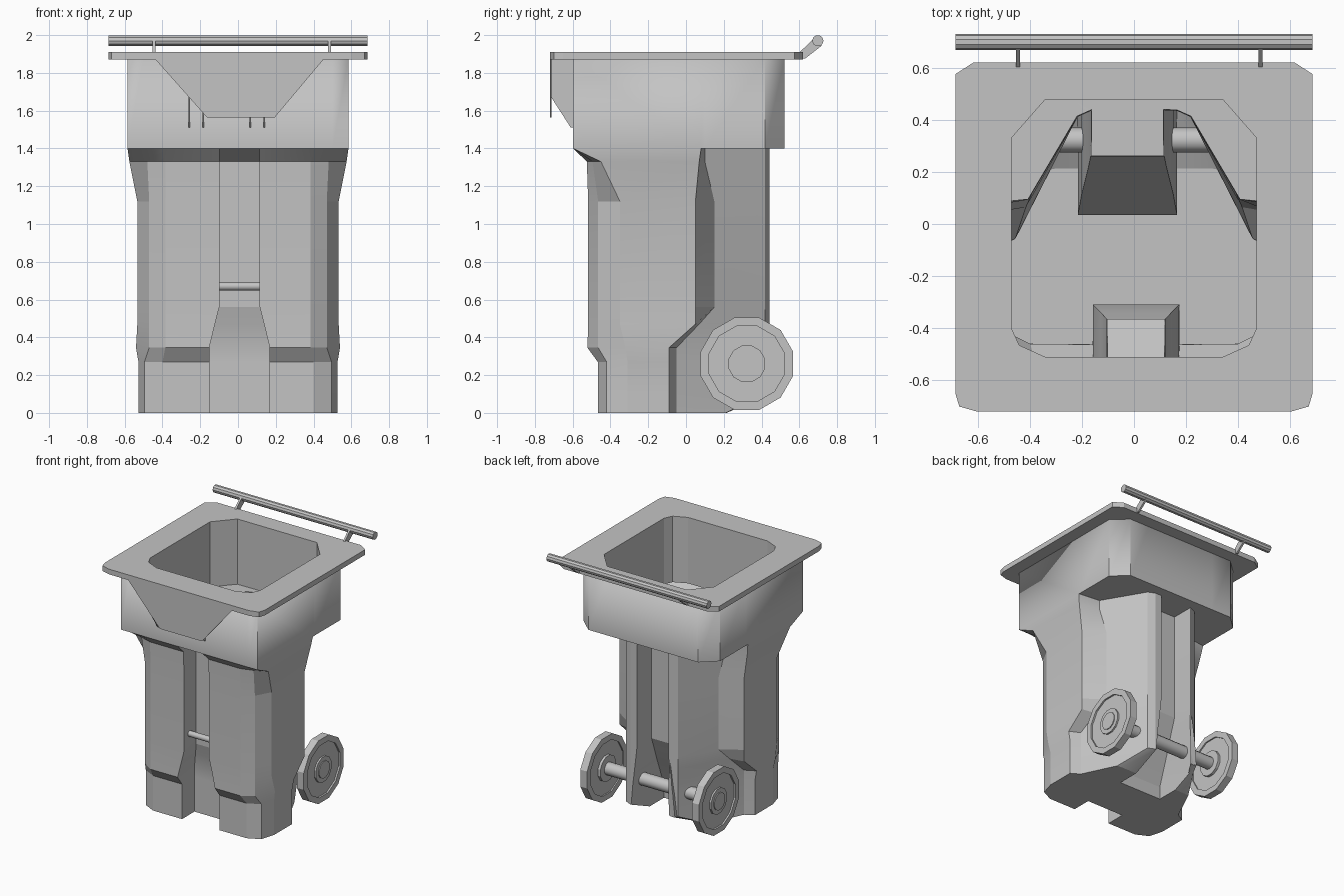
import bpy, bmesh, math
from mathutils import Matrix

cube = bpy.data.objects.get("Cube")
if cube:
    bpy.data.objects.remove(cube, do_unlink=True)

GREY = (0.55, 0.55, 0.55, 1)
grey = bpy.data.materials.new("grey plastic")
grey.use_nodes = True
grey.diffuse_color = GREY
grey.node_tree.nodes["Principled BSDF"].inputs["Base Color"].default_value = GREY


def finish(name, bm, smooth=None, recalc=True):
    if recalc:
        bmesh.ops.recalc_face_normals(bm, faces=bm.faces)
    mesh = bpy.data.meshes.new(name)
    bm.to_mesh(mesh)
    bm.free()
    mesh.materials.append(grey)
    obj = bpy.data.objects.new(name, mesh)
    bpy.context.collection.objects.link(obj)
    if smooth:
        bpy.ops.object.select_all(action="DESELECT")
        obj.select_set(True)
        bpy.context.view_layer.objects.active = obj
        bpy.ops.object.shade_smooth_by_angle(angle=math.radians(smooth))
    return obj


def loft(bm, rings, closed=False):
    """Bridge equal-length rings of points with quads."""
    loops = [[bm.verts.new(p) for p in ring] for ring in rings]
    pairs = list(zip(loops, loops[1:]))
    if closed:
        pairs.append((loops[-1], loops[0]))
    for low, high in pairs:
        for i in range(len(low)):
            j = (i + 1) % len(low)
            bm.faces.new((low[i], low[j], high[j], high[i]))
    return loops


def plate(name, outline, axis, start, depth):
    """Extrude a flat outline along x or y."""
    bm = bmesh.new()

    def place(p, d):
        return (d, p[0], p[1]) if axis == "x" else (p[0], d, p[1])
    low, high = loft(bm, [[place(p, d) for p in outline] for d in (start, start + depth)])
    bm.faces.new(low)
    bm.faces.new(high)
    return finish(name, bm)


def rod(name, radius, x0, x1, y, z, sides, smooth=None):
    bm = bmesh.new()
    turn = Matrix.Translation(((x0 + x1) / 2, y, z)) @ Matrix.Rotation(math.pi / 2, 4, "Y")
    bmesh.ops.create_cone(bm, cap_ends=True, segments=sides, radius1=radius,
                          radius2=radius, depth=x1 - x0, matrix=turn)
    return finish(name, bm, smooth)


# Plan pieces of the body, listed from the front centre to the back centre
NOTCH_WIDE, NOTCH_SLIM = (0.16, -0.315), (0.107, -0.37)
BASE = [(0.4, -0.467), (0.495, -0.42), (0.527, -0.31)]
FOOT = [(0.385, -0.522), (0.47, -0.465), (0.54, -0.32)]
MID = [(0.385, -0.518), (0.47, -0.465), (0.533, -0.35)]
NECK = [(0.385, -0.525), (0.48, -0.495), (0.575, -0.45)]
COLLAR = [(0.4, -0.597), (0.5, -0.597), (0.585, -0.597)]
STEP = [(0.527, -0.09), (0.46, -0.05)]
STEP_TOP = [(0.54, -0.09), (0.46, -0.05)]
KNEE = [(0.533, 0.05), (0.42, 0.07)]
WAIST = [(0.533, 0.05), (0.385, 0.15)]
FLARE = [(0.575, 0.07), (0.41, 0.1)]
SHELF = [(0.585, 0.08), (0.41, 0.1)]
HEEL = [(0.335, 0.21), (0.3, 0.215)]
SPINE = [(0.222, 0.417), (0.167, 0.442)]
CHANNEL_WIDE, CHANNEL_SLIM = (0.185, 0.04), (0.135, 0.265)


def body_ring(z, notch, front, side, back, channel):
    halves = []
    for s in (1, -1):
        nx, cx = s * notch[0] + 0.008, s * channel[0] - 0.025
        half = [(nx, notch[1], z), (nx, front[0][1], z)]
        half += [(s * x, y, z) for x, y in front + side + back]
        half += [(cx, back[-1][1], z), (cx, channel[1], z)]
        halves.append(half)
    return halves[0] + halves[1][::-1]


# Body shell with front notch, rear channel and collar
closed_notch = (NOTCH_SLIM[0], COLLAR[0][1])
collar_args = (closed_notch, COLLAR, [(0.585, 0.1), (0.585, 0.417)],
               [(0.47, 0.522), (0.3, 0.522)], (0.135, 0.522))
body = bmesh.new()
loops = loft(body, [
    body_ring(0, NOTCH_WIDE, BASE, STEP, HEEL, CHANNEL_WIDE),
    body_ring(0.1, NOTCH_WIDE, BASE, STEP, SPINE, CHANNEL_WIDE),
    body_ring(0.27, NOTCH_WIDE, BASE, STEP, SPINE, (0.17, 0.12)),
    body_ring(0.345, NOTCH_WIDE, FOOT, STEP_TOP, SPINE, (0.16, 0.16)),
    body_ring(0.47, (0.13, -0.345), MID, KNEE, SPINE, (0.145, 0.22)),
    body_ring(0.56, NOTCH_SLIM, MID, WAIST, SPINE, CHANNEL_SLIM),
    body_ring(1.12, NOTCH_SLIM, MID, WAIST, SPINE, CHANNEL_SLIM),
    body_ring(1.33, NOTCH_SLIM, NECK, FLARE, SPINE, CHANNEL_SLIM),
    body_ring(1.4, closed_notch, COLLAR, SHELF, SPINE, CHANNEL_SLIM),
    body_ring(1.4, *collar_args),
    body_ring(1.88, *collar_args),
])
body.faces.new(loops[0][::-1])
bmesh.ops.remove_doubles(body, verts=body.verts, dist=0.0005)
bmesh.ops.dissolve_degenerate(body, edges=body.edges, dist=0.0005)
shell = finish("bin_body", body, 15).modifiers.new("wall thickness", "SOLIDIFY")
shell.thickness = 0.008
shell.offset = -1


# Rim plate with the opening and its inner wall
def mirrored(half, z):
    return [(x, y, z) for x, y in half] + [(-x, y, z) for x, y in half[::-1]]


outer = [(0.6, -0.72), (0.67, -0.7), (0.685, -0.65), (0.685, 0.575), (0.615, 0.62)]
inner = [(0.34, -0.51), (0.44, -0.465), (0.47, -0.4), (0.47, 0.33), (0.34, 0.478)]
rim = bmesh.new()
loft(rim, [mirrored(inner, 1.87), mirrored(outer, 1.87),
           mirrored(outer, 1.91), mirrored(inner, 1.91)], closed=True)
finish("rim", rim)
wall = bmesh.new()
loft(wall, [mirrored(inner, 1.91), mirrored(inner, 1.4)])
bmesh.ops.reverse_faces(wall, faces=wall.faces)
finish("inner_wall", wall, recalc=False)

# Front lift plate and its ribs
plate("front_apron", [(-0.445, 1.88), (0.46, 1.88), (0.195, 1.565), (-0.165, 1.565)],
      "y", -0.72, 0.008)
for i, x in enumerate((-0.262, -0.188, 0.062, 0.135)):
    plate(f"apron_rib_{i + 1}",
          [(-0.713, 1.88), (-0.713, 1.67), (-0.61, 1.51), (-0.594, 1.51), (-0.594, 1.88)],
          "x", x, 0.007)

# Front catch bar
rod("catch_bar", 0.022, -0.105, 0.12, -0.45, 0.67, 12, 40)

# Rear handle on two brackets
rod("handle", 0.03, -0.685, 0.685, 0.698, 1.97, 10)
for side, x in (("right", -0.452), ("left", 0.477)):
    plate(f"{side}_handle_bracket",
          [(0.6, 1.875), (0.6, 1.908), (0.67, 1.975), (0.72, 1.945), (0.63, 1.875)],
          "x", x, 0.015)

# Axle and twelve-sided wheels, each a lathed radius and offset profile
AXLE_Y, AXLE_Z = 0.322, 0.26
rod("axle", 0.048, -0.47, 0.47, AXLE_Y, AXLE_Z, 12, 40)
WHEEL = [(0.0, 0.44), (0.1, 0.44), (0.1, 0.46), (0.207, 0.46), (0.207, 0.45), (0.253, 0.45),
         (0.253, 0.508), (0.207, 0.508), (0.207, 0.495), (0.1, 0.495), (0.1, 0.508),
         (0.067, 0.508), (0.067, 0.515), (0.0, 0.515)]
for side, s in (("right", -1), ("left", 1)):
    wheel = bmesh.new()
    spokes = []
    for k in range(12):
        a = math.radians(30 * k + 15)
        spokes.append([wheel.verts.new((s * x, AXLE_Y + r * math.cos(a),
                                        AXLE_Z + r * math.sin(a))) for r, x in WHEEL])
    for near, far in zip(spokes, spokes[1:] + spokes[:1]):
        for i in range(len(WHEEL) - 1):
            wheel.faces.new((near[i], near[i + 1], far[i + 1], far[i]))
    bmesh.ops.remove_doubles(wheel, verts=wheel.verts, dist=0.0005)
    finish(f"{side}_wheel", wheel)
